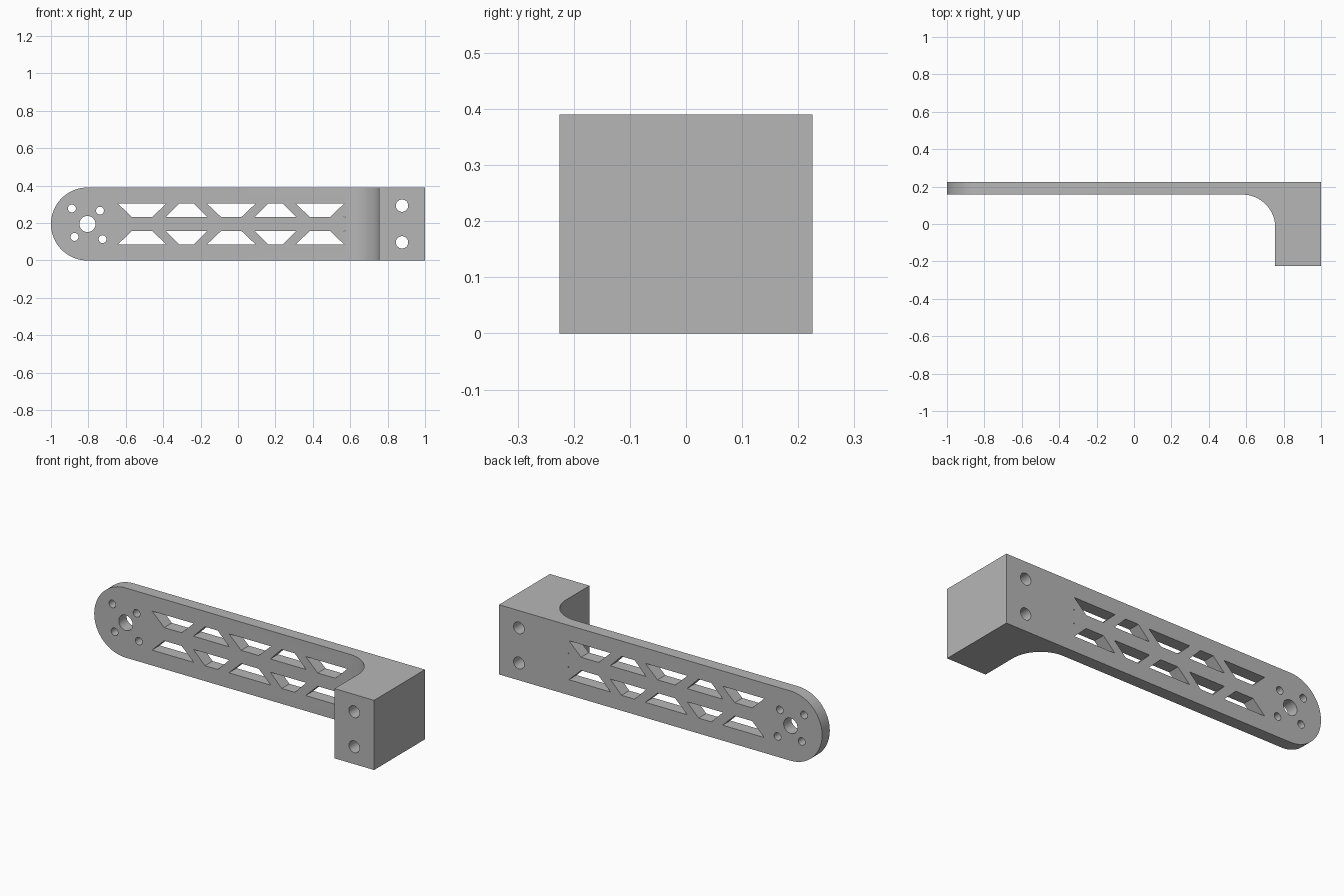
import bpy
import bmesh
from math import sin, cos, pi, radians
from mathutils import Matrix

cube = bpy.data.objects.get("Cube")
if cube:
    bpy.data.objects.remove(cube)

HEIGHT, DEPTH = 0.39, 0.225      # full height, half depth
MID, END_X = HEIGHT / 2, -0.805  # centre line and rounded end centre
PLATE_Y, BLOCK_X, FILLET = 0.157, 0.755, 0.175


def arc(cx, cy, r, start, end, n):
    """Points along an arc, angles in degrees."""
    steps = [radians(start + (end - start) * i / n) for i in range(n + 1)]
    return [(cx + r * cos(a), cy + r * sin(a)) for a in steps]


def circle(cx, cy, r, n=32):
    return arc(cx, cy, r, 0, 360, n)[:-1]


def prism(bm, outline, low, high):
    """Extrude a closed xy outline between two z levels."""
    face = bm.faces.new([bm.verts.new((x, y, low)) for x, y in outline])
    extruded = bmesh.ops.extrude_face_region(bm, geom=[face])
    verts = [g for g in extruded["geom"] if isinstance(g, bmesh.types.BMVert)]
    bmesh.ops.translate(bm, vec=(0, 0, high - low), verts=verts)


def make_object(name, outlines, low, high, facing_front=False):
    bm = bmesh.new()
    for outline in outlines:
        prism(bm, outline, low, high)
    if facing_front:
        bm.transform(Matrix.Rotation(pi / 2, 4, "X"))
    bmesh.ops.recalc_face_normals(bm, faces=bm.faces)
    mesh = bpy.data.meshes.new(name)
    bm.to_mesh(mesh)
    bm.free()
    obj = bpy.data.objects.new(name, mesh)
    bpy.context.collection.objects.link(obj)
    return obj


def boolean(obj, cutter, operation):
    mod = obj.modifiers.new(operation.lower(), "BOOLEAN")
    mod.object, mod.operation, mod.solver = cutter, operation, "EXACT"
    bpy.ops.object.modifier_apply(modifier=mod.name)
    bpy.data.objects.remove(cutter)


# Arm, fillet and mounting block as one plan profile
plan = [(-1.1, DEPTH), (-1.1, PLATE_Y)]
plan += arc(BLOCK_X - FILLET, PLATE_Y - FILLET, FILLET, 90, 0, 24)
plan += [(BLOCK_X, -DEPTH), (1, -DEPTH), (1, DEPTH)]
bracket = make_object("bracket_arm", [plan], -0.1, HEIGHT + 0.1)
bpy.context.view_layer.objects.active = bracket
bracket.select_set(True)

# Rounded end seen from the front
stadium = arc(END_X, MID, MID, 90, 270, 48) + [(1.1, 0), (1.1, HEIGHT)]
boolean(bracket, make_object("end_trimmer", [stadium], -0.5, 0.5, True), "INTERSECT")

# Pivot hole, its four screw holes, and the two block bolt holes
cuts = [circle(END_X, MID, 0.043)]
for dx, dz in ((-0.083, 0.083), (0.067, 0.071), (-0.069, -0.069), (0.081, -0.081)):
    cuts.append(circle(END_X + dx, MID + dz, 0.021))
for side in (-1, 1):
    cuts.append(circle(0.877, MID + side * 0.098, 0.033))
    cuts.append(circle(0.57, MID + side * 0.038, 0.003, 6))

# Two mirrored rows of alternating trapezoid windows:
# centre x, half width at the outer edge, half width at the inner edge
INNER, OUTER = 0.037, 0.109
windows = [(-0.513, 0.129, 0.054), (-0.275, 0.04, 0.111), (-0.036, 0.13, 0.054),
           (0.201, 0.04, 0.111), (0.438, 0.129, 0.054)]
for side in (-1, 1):
    for x, outer, inner in windows:
        top, bottom = MID + side * OUTER, MID + side * INNER
        cuts.append([(x - outer, top), (x + outer, top),
                     (x + inner, bottom), (x - inner, bottom)])
boolean(bracket, make_object("hole_cutter", cuts, -0.5, 0.5, True), "DIFFERENCE")

# Single plain grey finish
grey = bpy.data.materials.new("plain_grey")
colour = (0.47, 0.47, 0.47, 1)
grey.use_nodes = True
grey.diffuse_color = colour
grey.node_tree.nodes["Principled BSDF"].inputs["Base Color"].default_value = colour
bracket.data.materials.clear()
bracket.data.materials.append(grey)
for poly in bracket.data.polygons:
    poly.material_index = 0
bpy.ops.object.shade_smooth_by_angle(angle=radians(30))
